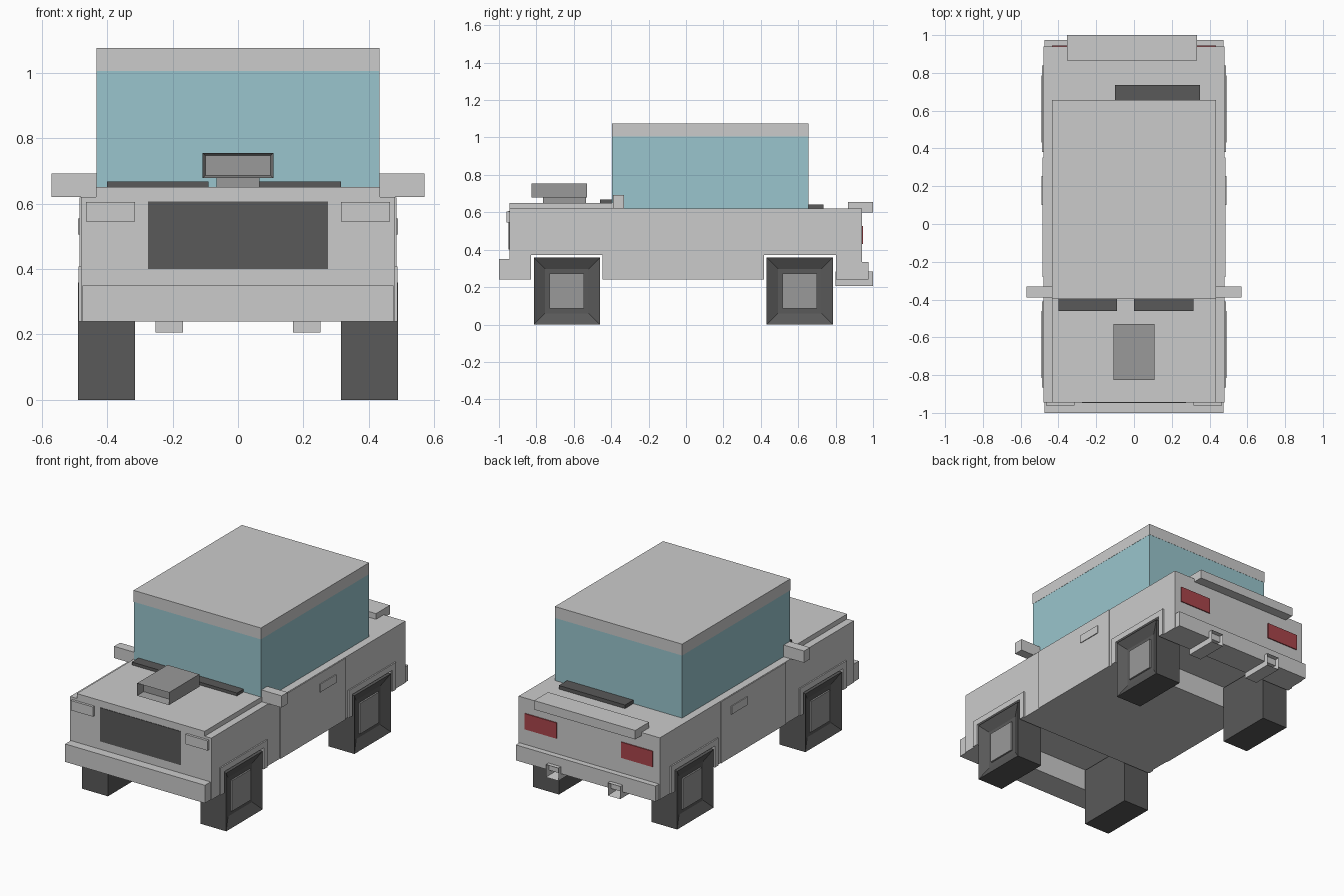
import bpy, bmesh
from mathutils import Vector

if "Cube" in bpy.data.objects:
    bpy.data.objects.remove(bpy.data.objects["Cube"])


def material(name, rgb):
    m = bpy.data.materials.new(name)
    m.diffuse_color = (*rgb, 1)
    m.use_nodes = True
    m.node_tree.nodes["Principled BSDF"].inputs["Base Color"].default_value = m.diffuse_color
    return m


DARK = material("dark_rubber", (0.10, 0.10, 0.10))
MID = material("mid_grey", (0.32, 0.32, 0.32))
GLASS = material("teal_glass", (0.32, 0.56, 0.61))
RED = material("red_lens", (0.40, 0.06, 0.07))


def finish(name, bm, mat=None):
    bmesh.ops.recalc_face_normals(bm, faces=bm.faces)
    me = bpy.data.meshes.new(name)
    bm.to_mesh(me)
    bm.free()
    if mat:
        me.materials.append(mat)
    ob = bpy.data.objects.new(name, me)
    bpy.context.collection.objects.link(ob)
    return ob


def box(name, xr, yr, zr, mat=None, recess=None):
    """Box from ranges; recess = (direction, rim width, depth) hollows one face."""
    bm = bmesh.new()
    bmesh.ops.create_cube(bm, size=1)
    for v in bm.verts:
        v.co = [(r[0] + r[1]) / 2 + c * (r[1] - r[0]) for c, r in zip(v.co, (xr, yr, zr))]
    if recess:
        d, rim, depth = Vector(recess[0]), recess[1], recess[2]
        bm.normal_update()
        face = max(bm.faces, key=lambda f: f.normal.dot(d))
        bmesh.ops.inset_region(bm, faces=[face], thickness=rim)
        for v in face.verts:
            v.co -= d * depth
    return finish(name, bm, mat)


def prism(name, profile, x0, x1, mat=None):
    """Extrude a (y, z) side profile along x."""
    bm = bmesh.new()
    face = bm.faces.new([bm.verts.new((x0, y, z)) for y, z in profile])
    ext = bmesh.ops.extrude_face_region(bm, geom=[face])["geom"]
    for v in ext:
        if isinstance(v, bmesh.types.BMVert):
            v.co.x = x1
    return finish(name, bm, mat)


def span(s, a, b):
    return tuple(sorted((s * a, s * b)))


# Body shell with wheel channels running right through
prism("body", [(-0.945, 0.24), (-0.83, 0.24), (-0.83, 0.372), (-0.447, 0.372), (-0.447, 0.24),
               (0.417, 0.24), (0.417, 0.372), (0.803, 0.372), (0.803, 0.24),
               (0.94, 0.24), (0.94, 0.62), (-0.945, 0.62)], -0.48, 0.48)
box("hood", (-0.435, 0.435), (-0.945, -0.39), (0.61, 0.65))
box("front_bumper", (-0.475, 0.475), (-1.0, -0.86), (0.24, 0.35))
box("rear_bumper", (-0.475, 0.475), (0.84, 0.975), (0.24, 0.335))

# Cabin
box("cabin_glass", (-0.432, 0.432), (-0.395, 0.655), (0.615, 1.005), GLASS)
box("roof", (-0.433, 0.433), (-0.396, 0.656), (1.005, 1.075))

# Front, hood and rear details
box("grille", (-0.275, 0.275), (-0.948, -0.92), (0.40, 0.607), DARK)
box("scoop_neck", (-0.065, 0.065), (-0.765, -0.535), (0.64, 0.68), MID)
box("hood_scoop", (-0.108, 0.108), (-0.825, -0.53), (0.678, 0.755), MID,
    ((0, -1, 0), 0.012, 0.05))
box("left_wiper", (-0.40, -0.09), (-0.46, -0.39), (0.645, 0.668), DARK)
box("right_wiper", (0.0, 0.315), (-0.46, -0.39), (0.645, 0.668), DARK)
box("rear_wiper", (-0.10, 0.35), (0.65, 0.735), (0.615, 0.642), DARK)
box("spoiler", (-0.355, 0.333), (0.865, 1.0), (0.60, 0.655))

# Mirrored parts
for side, s in (("right", 1), ("left", -1)):
    box(side + "_headlight", span(s, 0.315, 0.465), (-0.96, -0.93), (0.545, 0.605))
    box(side + "_taillight", span(s, 0.22, 0.435), (0.92, 0.946), (0.43, 0.527), RED)
    box(side + "_mirror", span(s, 0.43, 0.57), (-0.39, -0.332), (0.62, 0.692))
    box(side + "_door", span(s, 0.47, 0.485), (-0.28, 0.352), (0.24, 0.618))
    box(side + "_door_handle", span(s, 0.47, 0.49), (0.10, 0.255), (0.505, 0.555))
    box(side + "_exhaust", span(s, 0.168, 0.252), (0.80, 1.0), (0.205, 0.283), None,
        ((0, 1, 0), 0.017, 0.1))
    # Wheels with recessed hubs, and the arch trims around them
    for end, y, a0, a1 in (("front", -0.637, -0.865, -0.41), ("rear", 0.608, 0.38, 0.84)):
        box(f"{end}_{side}_tyre", span(s, 0.315, 0.49), (y - 0.177, y + 0.177), (0, 0.358),
            DARK, ((s, 0, 0), 0.085, 0.03))
        box(f"{end}_{side}_hub", span(s, 0.44, 0.47), (y - 0.092, y + 0.092), (0.085, 0.273), MID)
        i0, i1 = a0 + 0.036, a1 - 0.036
        prism(f"{end}_{side}_arch_trim",
              [(a0, 0.24), (i0, 0.24), (i0, 0.372), (i1, 0.372), (i1, 0.24),
               (a1, 0.24), (a1, 0.408), (a0, 0.408)], s * 0.47, s * 0.488)
